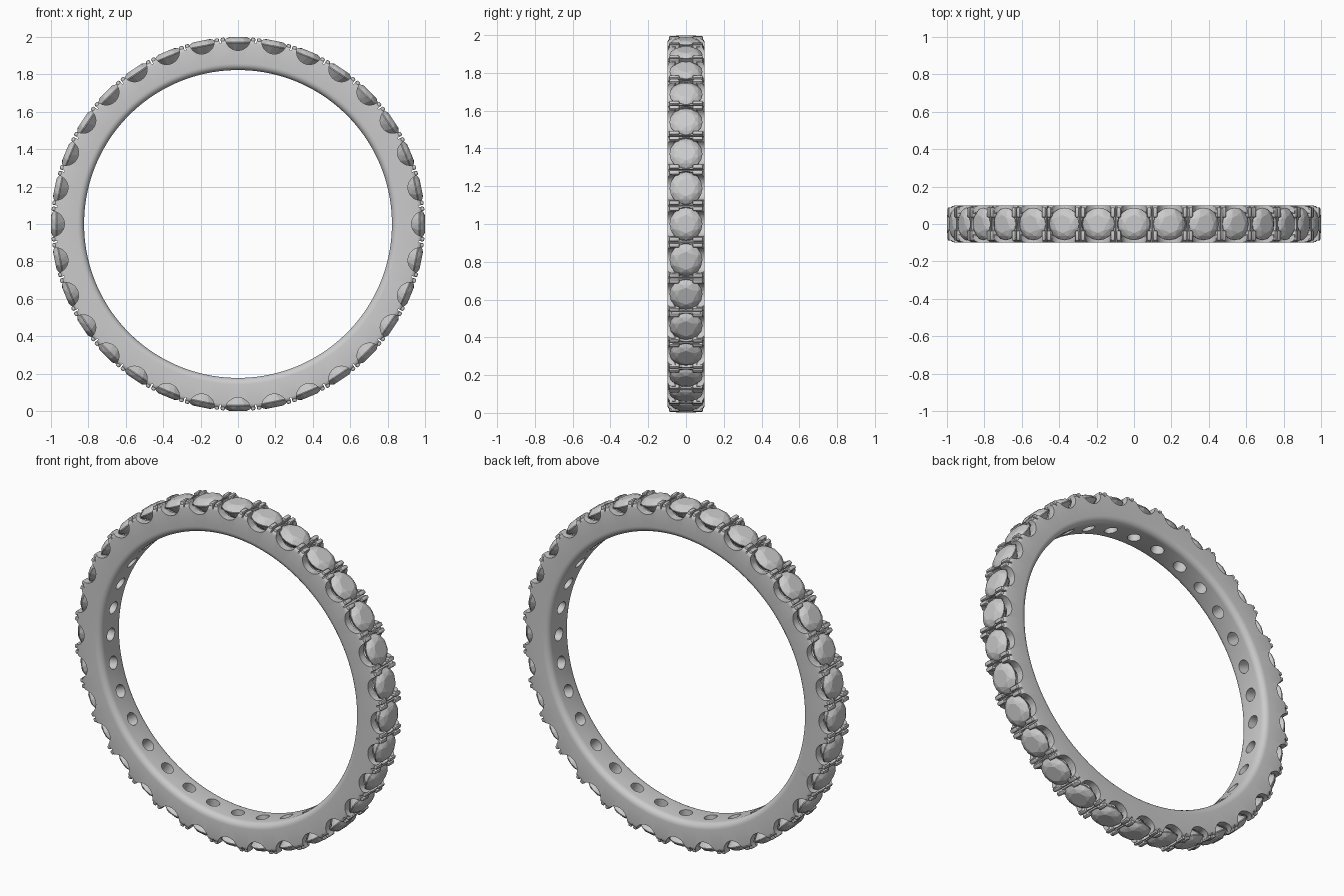
import bpy, bmesh
from math import pi, cos, sin, radians
from mathutils import Matrix, Vector

if "Cube" in bpy.data.objects:
    bpy.data.objects.remove(bpy.data.objects["Cube"])

N = 32                 # stones around the band
STEP = 2 * pi / N
GIRDLE = 0.97          # distance of stone girdles from the ring centre
CENTRE = Matrix.Translation((0, 0, 1))


def finish(bm, name):
    bmesh.ops.recalc_face_normals(bm, faces=bm.faces)
    me = bpy.data.meshes.new(name)
    bm.to_mesh(me)
    bm.free()
    ob = bpy.data.objects.new(name, me)
    bpy.context.collection.objects.link(ob)
    return ob


def around(template, name, offset=0.0):
    """Repeat a template (local z = radial) around the ring."""
    me = bpy.data.meshes.new("template")
    template.to_mesh(me)
    template.free()
    out = bmesh.new()
    for k in range(N):
        start = len(out.verts)
        out.from_mesh(me)
        out.verts.ensure_lookup_table()
        m = CENTRE @ Matrix.Rotation((k + offset) * STEP, 4, 'Y')
        bmesh.ops.transform(out, matrix=m, verts=out.verts[start:])
    bpy.data.meshes.remove(me)
    return finish(out, name)


def lathe(profile, seg):
    """Solid of revolution about z, capped at both ends."""
    bm = bmesh.new()
    rings = [[bm.verts.new((r * cos(2 * pi * i / seg), r * sin(2 * pi * i / seg), z))
              for i in range(seg)] for r, z in profile]
    for a, b in zip(rings, rings[1:]):
        for i in range(seg):
            j = (i + 1) % seg
            bm.faces.new((a[i], a[j], b[j], b[i]))
    bm.faces.new(rings[0])
    bm.faces.new(rings[-1])
    return bm


def box(bm, centre, size):
    m = Matrix.Translation(centre) @ Matrix.Diagonal((*size, 1))
    return bmesh.ops.create_cube(bm, size=1, matrix=m)['verts']


# Band: rounded rectangular section swept around y
section = []
for r, y, a0, rad in ((0.99, 0.098, 0, 0.028), (0.823, 0.098, 90, 0.035),
                      (0.823, -0.098, 180, 0.035), (0.99, -0.098, 270, 0.028)):
    cr = r - rad if r > 0.9 else r + rad
    cy = y - rad if y > 0 else y + rad
    for i in range(6):
        a = radians(a0 + 18 * i)
        section.append((cr + rad * cos(a), cy + rad * sin(a)))
bm = bmesh.new()
SEG = 192
loops = [[bm.verts.new((r * sin(2 * pi * k / SEG), y, 1 + r * cos(2 * pi * k / SEG)))
          for r, y in section] for k in range(SEG)]
for k in range(SEG):
    a, b = loops[k], loops[(k + 1) % SEG]
    for i in range(len(section)):
        j = (i + 1) % len(section)
        bm.faces.new((a[i], a[j], b[j], b[i]))
band = finish(bm, "band")

# Cutters: side scallops, stone seats with drilled holes, prong slits
bm = bmesh.new()
bmesh.ops.create_cone(bm, cap_ends=True, segments=32, radius1=0.068, radius2=0.068, depth=0.4,
                      matrix=Matrix.Translation((0, 0, 0.996)) @ Matrix.Rotation(pi / 2, 4, 'X'))
scallops = around(bm, "scallop_cutter")

bm = lathe([(0.036, 0.75), (0.036, GIRDLE - 0.062), (0.089, GIRDLE - 0.006), (0.089, 1.05)], 32)
seats = around(bm, "seat_cutter")

bm = bmesh.new()
box(bm, (0, 0, 1.02), (0.008, 0.4, 0.1))
slits = around(bm, "slit_cutter", 0.5)

bpy.context.view_layer.objects.active = band
band.select_set(True)
for cutter in (scallops, seats, slits):
    mod = band.modifiers.new(cutter.name, 'BOOLEAN')
    mod.operation = 'DIFFERENCE'
    mod.solver = 'EXACT'
    mod.object = cutter
    bpy.ops.object.modifier_apply(modifier=mod.name)
    bpy.data.objects.remove(cutter)

# Stones: faceted round brilliants
bm = bmesh.new()
for n, r, h, turn in ((8, 0.048, 0.029, 0), (8, 0.070, 0.020, 0.5), (16, 0.087, 0.002, 0),
                      (16, 0.087, -0.003, 0), (8, 0.045, -0.046, 0.5), (1, 0, -0.078, 0)):
    for i in range(n):
        a = 2 * pi * (i + turn) / n
        bm.verts.new((r * cos(a), r * sin(a), GIRDLE + h))
bmesh.ops.convex_hull(bm, input=bm.verts)
bmesh.ops.dissolve_limit(bm, angle_limit=radians(1), verts=bm.verts, edges=bm.edges)
stones = around(bm, "stones")

# Prongs: four small rounded bars in each gap between stones
bm = bmesh.new()
for sx in (-1, 1):
    for sy in (-1, 1):
        box(bm, (sx * 0.016, sy * 0.062, 0.972), (0.023, 0.054, 0.054))
bmesh.ops.bevel(bm, geom=bm.edges[:], offset=0.007, segments=2, profile=0.5, affect='EDGES')
prongs = around(bm, "prongs", 0.5)

# Smooth metal, flat facets on the stones
for ob in (band, prongs):
    bpy.ops.object.select_all(action='DESELECT')
    ob.select_set(True)
    bpy.context.view_layer.objects.active = ob
    bpy.ops.object.shade_smooth_by_angle(angle=radians(35))
